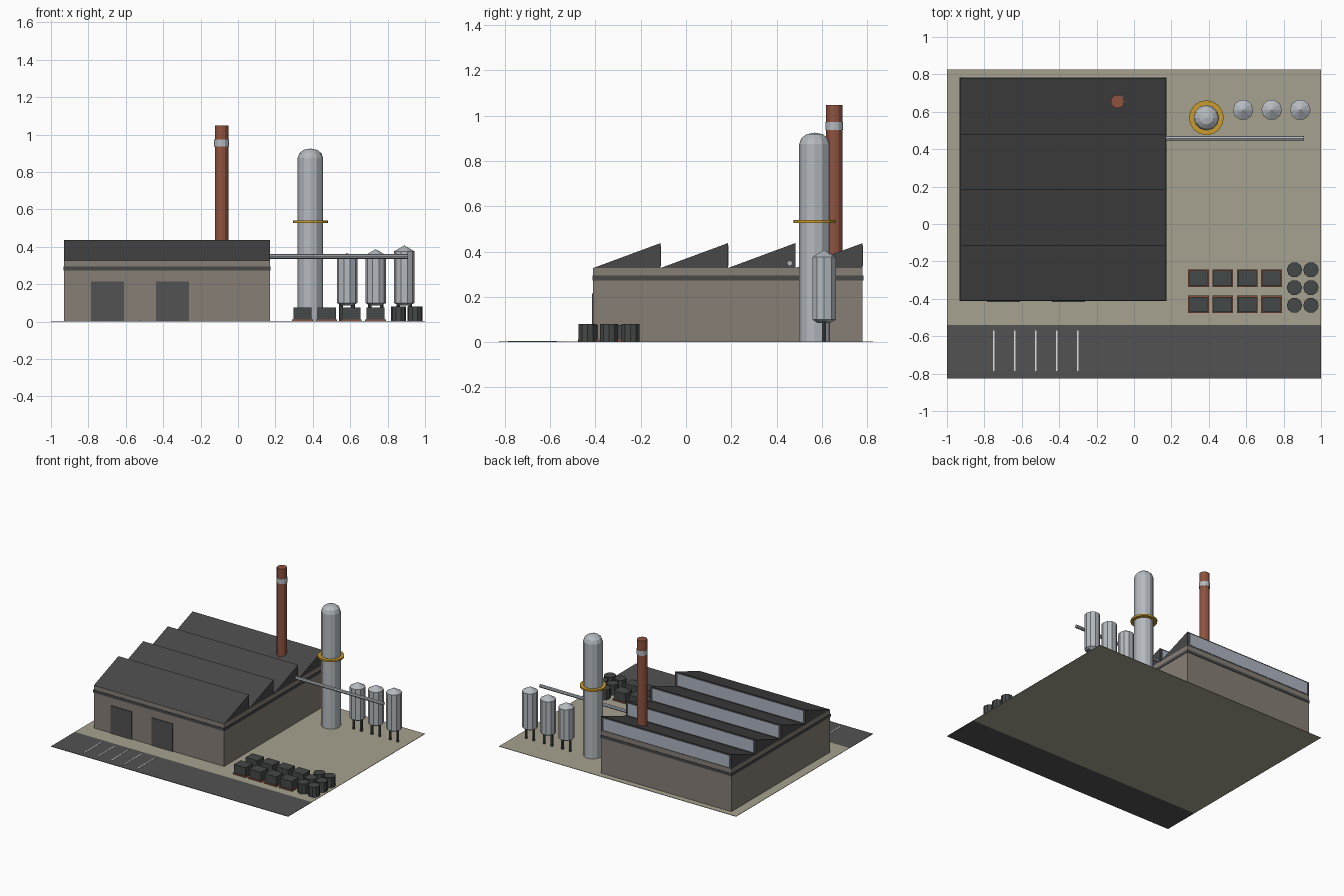
import bpy, bmesh, math
from mathutils import Matrix

if "Cube" in bpy.data.objects:
    bpy.data.objects.remove(bpy.data.objects["Cube"])


def mat(name, r, g, b):
    m = bpy.data.materials.new(name)
    m.diffuse_color = (r, g, b, 1)
    m.use_nodes = True
    m.node_tree.nodes["Principled BSDF"].inputs["Base Color"].default_value = m.diffuse_color
    return m


GROUND = mat("tan_ground", 0.38, 0.36, 0.28)
ASPHALT = mat("dark_asphalt", 0.085, 0.085, 0.085)
WALL = mat("taupe_wall", 0.24, 0.21, 0.18)
ROOF = mat("charcoal_roof", 0.065, 0.065, 0.065)
GLASS = mat("pale_glass", 0.42, 0.46, 0.54)
METAL = mat("light_metal", 0.46, 0.49, 0.52)
BRICK = mat("red_brick", 0.27, 0.085, 0.05)
YELLOW = mat("safety_yellow", 0.58, 0.34, 0.03)
DARK = mat("dark_steel", 0.06, 0.065, 0.065)
WHITE = mat("white_paint", 0.75, 0.75, 0.75)


def finish(name, bm, material):
    bmesh.ops.recalc_face_normals(bm, faces=bm.faces)
    me = bpy.data.meshes.new(name)
    bm.to_mesh(me)
    bm.free()
    me.materials.append(material)
    ob = bpy.data.objects.new(name, me)
    bpy.context.collection.objects.link(ob)
    return ob


def box(name, material, x0, x1, y0, y1, z0, z1):
    bm = bmesh.new()
    m = (Matrix.Translation(((x0 + x1) / 2, (y0 + y1) / 2, (z0 + z1) / 2))
         @ Matrix.Diagonal((x1 - x0, y1 - y0, z1 - z0, 1)))
    bmesh.ops.create_cube(bm, size=1, matrix=m)
    return finish(name, bm, material)


def lathe(name, material, x, y, profile, sides):
    """Faceted solid of revolution from (radius, z) points."""
    bm = bmesh.new()
    rings = []
    for r, z in profile:
        if r == 0:
            rings.append([bm.verts.new((x, y, z))] * sides)
        else:
            rings.append([bm.verts.new((x + r * math.cos(math.tau * i / sides),
                                        y + r * math.sin(math.tau * i / sides), z))
                          for i in range(sides)])
    for a, b in zip(rings, rings[1:]):
        for i in range(sides):
            j = (i + 1) % sides
            bm.faces.new(list(dict.fromkeys((a[i], a[j], b[j], b[i]))))
    for ring in (rings[0], rings[-1]):
        if ring[0] is not ring[1]:
            bm.faces.new(ring)
    return finish(name, bm, material)


def cyl(name, material, x, y, r, z0, z1, sides):
    return lathe(name, material, x, y, [(r, z0), (r, z1)], sides)


# Yard and road with parking lines
box("yard", GROUND, -1, 1, -0.54, 0.825, 0, 0.003)
box("road", ASPHALT, -1, 1, -0.825, -0.54, 0, 0.003)
for i in range(5):
    x = -0.75 + i * 0.1125
    box(f"parking_line_{i}", WHITE, x - 0.004, x + 0.004, -0.785, -0.57, 0.002, 0.005)

# Factory hall
X0, X1, Y0, Y1 = -0.93, 0.17, -0.41, 0.78
box("hall_walls", WALL, X0, X1, Y0, Y1, 0.002, 0.327)
box("wall_band", ROOF, X0 - 0.003, X1 + 0.003, Y0 - 0.003, Y1 + 0.003, 0.273, 0.294)
for i, x in enumerate((-0.786, -0.439)):
    box(f"loading_door_{i}", ASPHALT, x, x + 0.177, Y0 - 0.006, Y0 + 0.002, 0.002, 0.214)

# Sawtooth roof: each tooth is an extruded triangle with a glazed back
step = (Y1 - Y0) / 4
for i in range(4):
    ya, yb = Y0 + i * step, Y0 + (i + 1) * step
    bm = bmesh.new()
    f = bm.faces.new([bm.verts.new((X0, y, z))
                      for y, z in ((ya, 0.327), (yb, 0.327), (yb, 0.437))])
    ext = bmesh.ops.extrude_face_region(bm, geom=[f])
    bmesh.ops.translate(bm, vec=(X1 - X0, 0, 0),
                        verts=[v for v in ext["geom"] if isinstance(v, bmesh.types.BMVert)])
    finish(f"roof_tooth_{i}", bm, ROOF)
    box(f"roof_window_{i}", GLASS, X0 + 0.02, X1 - 0.02, yb - 0.002, yb + 0.002, 0.337, 0.427)

# Brick chimney with a pale band
cyl("chimney", BRICK, -0.088, 0.655, 0.036, 0.33, 1.048, 12)
cyl("chimney_band", METAL, -0.088, 0.655, 0.039, 0.936, 0.973, 12)

# Process tower with domed top and walkway ring
lathe("process_tower", METAL, 0.387, 0.568,
      [(0.068, 0.002), (0.068, 0.875), (0.059, 0.9), (0.036, 0.918), (0, 0.925)], 12)
cyl("tower_walkway", YELLOW, 0.387, 0.568, 0.093, 0.526, 0.539, 16)

# Silos on legs, each a little taller than the last
for i in range(3):
    x, top = 0.583 + i * 0.153, 0.335 + i * 0.02
    lathe(f"silo_{i}", METAL, x, 0.61,
          [(0.03, 0.085), (0.055, 0.1), (0.055, top), (0, top + 0.032)], 10)
    for s in (-1, 1):
        cyl(f"silo_leg_{i}_{s}", DARK, x + s * 0.032, 0.61, 0.01, 0.002, 0.1, 6)

# Overhead pipe from hall to silos
pipe = cyl("overhead_pipe", METAL, 0, 0, 0.0125, 0, 0.75, 8)
pipe.data.transform(Matrix.Translation((0.16, 0.458, 0.348)) @ Matrix.Rotation(math.pi / 2, 4, 'Y'))

# Crates on pallets
for i in range(4):
    for j in range(2):
        x, y = 0.345 + i * 0.13, -0.29 - j * 0.14
        box(f"pallet_{i}_{j}", BRICK, x - 0.055, x + 0.055, y - 0.047, y + 0.047, 0.002, 0.012)
        box(f"crate_{i}_{j}", DARK, x - 0.049, x + 0.049, y - 0.041, y + 0.041, 0.012, 0.076)

# Barrels
for i in range(2):
    for j in range(3):
        cyl(f"barrel_{i}_{j}", DARK, 0.858 + i * 0.088, -0.245 - j * 0.095, 0.041, 0.002, 0.08, 10)
